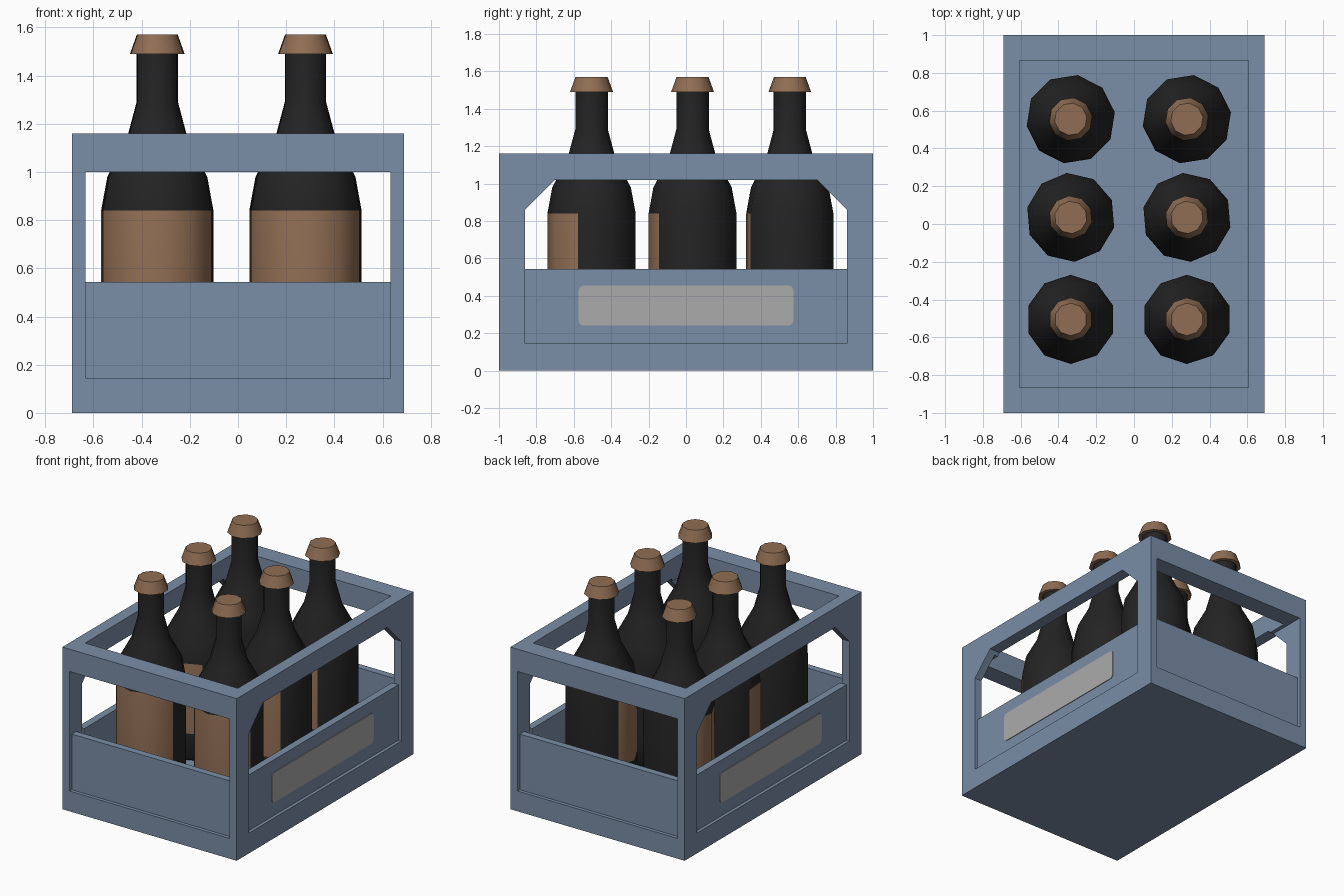
import bpy, bmesh
from math import cos, sin, radians

cube = bpy.data.objects.get("Cube")
if cube:
    bpy.data.objects.remove(cube, do_unlink=True)


def material(name, rgb):
    m = bpy.data.materials.new(name)
    m.use_nodes = True
    color = (*rgb, 1)
    m.diffuse_color = color
    bsdf = m.node_tree.nodes["Principled BSDF"]
    bsdf.inputs["Base Color"].default_value = color
    bsdf.inputs["Roughness"].default_value = 0.8
    return m


BLUE = material("slate_blue", (0.195, 0.27, 0.385))
BLACK = material("dark_glass", (0.017, 0.017, 0.017))
BROWN = material("paper_brown", (0.28, 0.155, 0.088))
GREY = material("plate_grey", (0.41, 0.41, 0.41))


def finish(name, bm, *mats):
    bmesh.ops.recalc_face_normals(bm, faces=bm.faces)
    mesh = bpy.data.meshes.new(name)
    bm.to_mesh(mesh)
    bm.free()
    ob = bpy.data.objects.new(name, mesh)
    bpy.context.collection.objects.link(ob)
    for m in mats:
        mesh.materials.append(m)
    return ob


def activate(ob):
    bpy.ops.object.select_all(action='DESELECT')
    ob.select_set(True)
    bpy.context.view_layer.objects.active = ob


def box(name, lo, hi, mat, round_x=0):
    bm = bmesh.new()
    bmesh.ops.create_cube(bm, size=1)
    for v in bm.verts:
        v.co = [lo[i] if v.co[i] < 0 else hi[i] for i in range(3)]
    if round_x:
        edges = [e for e in bm.edges if abs(e.verts[0].co.x - e.verts[1].co.x) > 1e-4]
        bmesh.ops.bevel(bm, geom=edges, offset=round_x, segments=4, profile=0.5, affect='EDGES')
    return finish(name, bm, mat)


def prism_x(name, outline, half, mat):
    """Outline in (y, z), extruded along x."""
    bm = bmesh.new()
    face = bm.faces.new([bm.verts.new((-half, y, z)) for y, z in outline])
    ext = bmesh.ops.extrude_face_region(bm, geom=[face])["geom"]
    for v in ext:
        if isinstance(v, bmesh.types.BMVert):
            v.co.x = half
    return finish(name, bm, mat)


# Crate frame: a block with openings cut through all three axes
FLOOR, PANEL_TOP = 0.145, 0.543
IN_X, IN_Y = 0.633, 0.86
crate = box("crate_frame", (-0.69, -1, 0), (0.69, 1, 1.16), BLUE)
cutters = [
    box("end_cutter", (-IN_X, -2, FLOOR), (IN_X, 2, 1.0), BLUE),
    prism_x("side_cutter", [(-IN_Y, FLOOR), (IN_Y, FLOOR), (IN_Y, 0.86), (0.70, 1.02),
                            (-0.70, 1.02), (-IN_Y, 0.86)], 2, BLUE),
    box("top_cutter", (-0.605, -0.865, 0.9), (0.605, 0.865, 2), BLUE),
]
activate(crate)
for c in cutters:
    mod = crate.modifiers.new(c.name, 'BOOLEAN')
    mod.operation, mod.solver, mod.object = 'DIFFERENCE', 'EXACT', c
    bpy.ops.object.modifier_apply(modifier=mod.name)
for c in cutters:
    bpy.data.objects.remove(c, do_unlink=True)

# Recessed lower panels and side plates
for s, end, side in ((-1, "front", "right"), (1, "back", "left")):
    y = sorted((s * 0.925, s * 0.975))
    box(end + "_panel", (-IN_X, y[0], FLOOR), (IN_X, y[1], PANEL_TOP), BLUE)
    x = sorted((s * 0.615, s * 0.667))
    box(side + "_panel", (x[0], -IN_Y, FLOOR), (x[1], IN_Y, PANEL_TOP), BLUE)
    x = sorted((s * 0.666, s * 0.672))
    box(side + "_plate", (x[0], -0.575, 0.24), (x[1], 0.575, 0.455), GREY, 0.03)


# Ten-sided turned shapes; a label covers four sides of one band
SIDES = 10


def turned(name, profile, pos, turn, mats, label_band=None):
    bm = bmesh.new()
    rings = []
    for r, z in profile:
        angles = [radians(-162 - turn + 36 * i) for i in range(SIDES)]
        rings.append([bm.verts.new((r * cos(a), r * sin(a), z)) for a in angles])
    for k in range(len(rings) - 1):
        for i in range(SIDES):
            j = (i + 1) % SIDES
            f = bm.faces.new((rings[k][i], rings[k][j], rings[k + 1][j], rings[k + 1][i]))
            if k == label_band and i < 4:
                f.material_index = 1
    bm.faces.new(rings[0])
    bm.faces.new(rings[-1])
    ob = finish(name, bm, *mats)
    ob.location = (*pos, 0)
    activate(ob)
    bpy.ops.object.shade_smooth_by_angle(angle=radians(42))


BOTTLE = [(0.22, FLOOR), (0.236, 0.17), (0.236, 0.34), (0.236, 0.84), (0.21, 0.98),
          (0.13, 1.13), (0.087, 1.29), (0.087, 1.5)]
CAP = [(0.115, 1.49), (0.086, 1.57)]
for row, y, turn in (("front", -0.505, 0), ("middle", 0.035, 31), ("back", 0.555, 45)):
    for side, x in (("right", -0.335), ("left", 0.28)):
        tag = f"_{row}_{side}"
        turned("bottle" + tag, BOTTLE, (x, y), turn, (BLACK, BROWN), label_band=2)
        turned("cap" + tag, CAP, (x, y), turn, (BROWN,))
